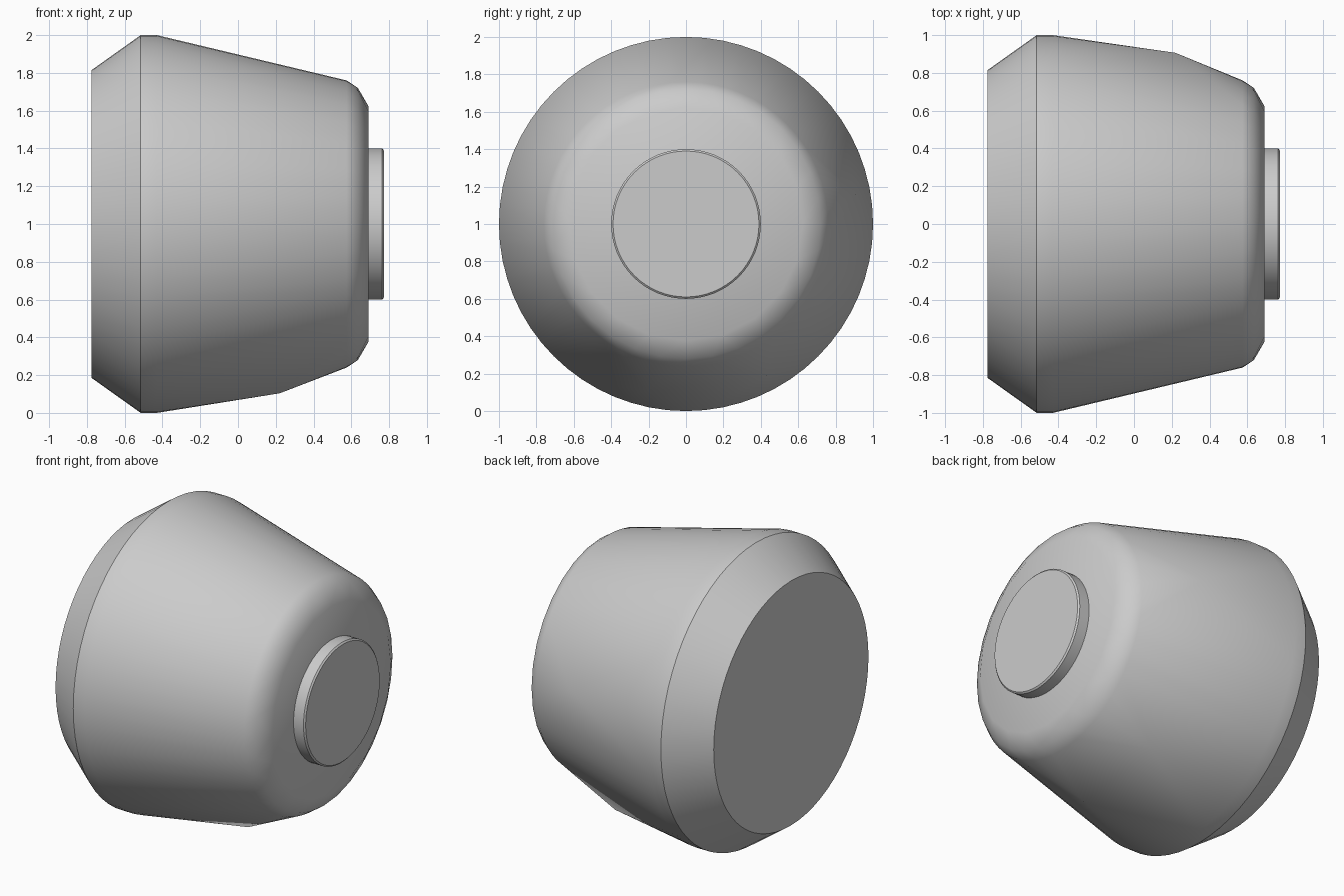
import bpy, bmesh, math
from math import cos, sin, tau, radians

cube = bpy.data.objects.get("Cube")
if cube:
    bpy.data.objects.remove(cube, do_unlink=True)

grey = bpy.data.materials.new("plain grey")
grey.use_nodes = True
colour = (0.6, 0.6, 0.6, 1)
grey.diffuse_color = colour
grey.node_tree.nodes["Principled BSDF"].inputs["Base Color"].default_value = colour


def at(x, radius, angle):
    """Point around the long axis, angle measured from +y towards +z."""
    return (x, radius * cos(angle), 1 + radius * sin(angle))


def add_hull(name, rings, extra=()):
    """Wrap a convex skin around rings of (x, radius, sides) and extra points."""
    bm = bmesh.new()
    for x, radius, sides in rings:
        for i in range(sides):
            bm.verts.new(at(x, radius, tau * i / sides))
    for point in extra:
        bm.verts.new(point)
    hull = bmesh.ops.convex_hull(bm, input=bm.verts[:])
    loose = [v for v in bm.verts if not v.link_faces]
    bmesh.ops.delete(bm, geom=loose, context='VERTS')
    bmesh.ops.dissolve_limit(bm, angle_limit=radians(0.2),
                             verts=bm.verts[:], edges=bm.edges[:])
    bmesh.ops.recalc_face_normals(bm, faces=bm.faces[:])
    mesh = bpy.data.meshes.new(name)
    bm.to_mesh(mesh)
    bm.free()
    mesh.materials.append(grey)
    obj = bpy.data.objects.new(name, mesh)
    bpy.context.collection.objects.link(obj)
    bpy.ops.object.select_all(action='DESELECT')
    obj.select_set(True)
    bpy.context.view_layer.objects.active = obj
    bpy.ops.object.shade_smooth_by_angle(angle=radians(30))
    return obj


# Tapered housing, with three bulges pushing out its skin
bulges = [at(0.22, 0.92, radians(a)) for a in (10, -62, -103)]
add_hull("housing", [(-0.775, 0.815, 64), (-0.515, 1.0, 64), (-0.43, 1.0, 64),
                     (0.575, 0.76, 64), (0.635, 0.72, 32), (0.69, 0.625, 20)], bulges)

# Round end boss with a softened rim
add_hull("end_boss", [(0.67, 0.4, 64), (0.763, 0.4, 64), (0.772, 0.39, 64)])
